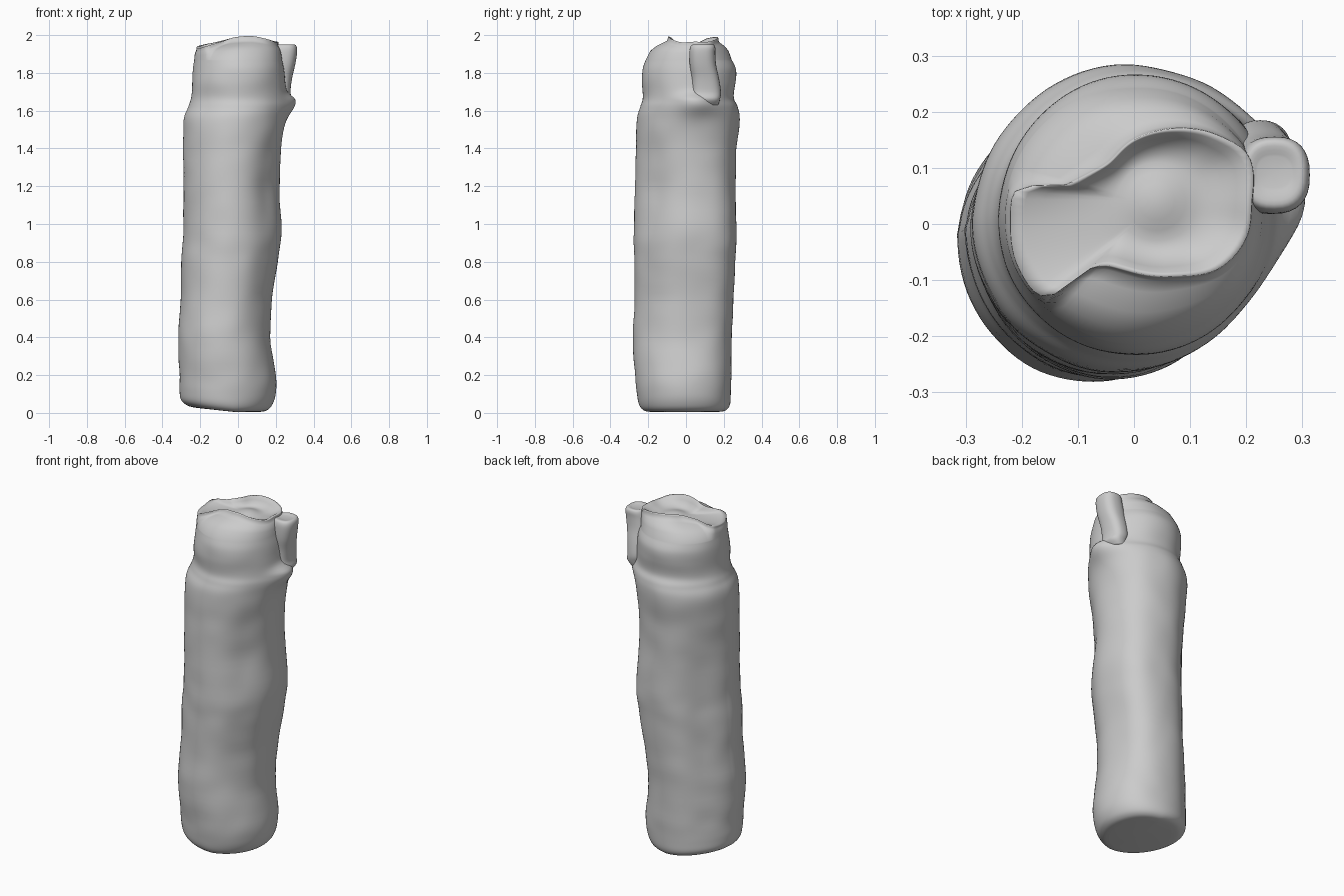
import bpy, bmesh, math
from mathutils import Vector, noise

if "Cube" in bpy.data.objects:
    bpy.data.objects.remove(bpy.data.objects["Cube"])

N = 96  # points around the bottle


def spline(rows, steps):
    """Catmull-Rom interpolation through rows of numbers."""
    out = []
    for i in range(len(rows) - 1):
        p = [rows[min(max(i + k, 0), len(rows) - 1)] for k in (-1, 0, 1, 2)]
        for s in range(steps):
            t = s / steps
            out.append([0.5 * (2 * b + (c - a) * t + (2 * a - 5 * b + 4 * c - d) * t * t
                               + (3 * b - a - 3 * c + d) * t ** 3) for a, b, c, d in zip(*p)])
    return out + [list(rows[-1])]


def bell(v, mid, width):
    return math.exp(-((v - mid) / width) ** 2)


def ring(row, n, power=1.0):
    """Rounded section from z, left, right, front, back."""
    z, xl, xr, yf, yb = row
    pts = []
    for i in range(n):
        a = 2 * math.pi * i / n
        c, s = math.cos(a), math.sin(a)
        pts.append(Vector(((xl + xr) / 2 + (xr - xl) / 2 * math.copysign(abs(c) ** power, c),
                           (yf + yb) / 2 + (yb - yf) / 2 * math.copysign(abs(s) ** power, s), z)))
    return pts


def loft(name, rings):
    """Skin a stack of rings and close both ends."""
    bm = bmesh.new()
    vs = [[bm.verts.new(p) for p in r] for r in rings]
    n = len(rings[0])
    for a, b in zip(vs, vs[1:]):
        for i in range(n):
            bm.faces.new((a[i], a[(i + 1) % n], b[(i + 1) % n], b[i]))
    for r, pts in ((vs[0], rings[0]), (vs[-1], rings[-1])):
        mid = bm.verts.new(sum(pts, Vector()) / n)
        for i in range(n):
            bm.faces.new((r[i], r[(i + 1) % n], mid))
    bmesh.ops.recalc_face_normals(bm, faces=bm.faces)
    me = bpy.data.meshes.new(name)
    bm.to_mesh(me)
    bm.free()
    me.shade_smooth()
    ob = bpy.data.objects.new(name, me)
    bpy.context.collection.objects.link(ob)
    return ob


# Bottle side profile: z, left, right, front, back
profile = [
    (0.005, -0.22, 0.11, -0.19, 0.17), (0.012, -0.265, 0.15, -0.225, 0.21),
    (0.04, -0.30, 0.18, -0.248, 0.232), (0.10, -0.31, 0.20, -0.26, 0.237),
    (0.20, -0.31, 0.20, -0.27, 0.24), (0.40, -0.316, 0.17, -0.283, 0.242),
    (0.60, -0.303, 0.18, -0.272, 0.25), (0.80, -0.30, 0.21, -0.275, 0.26),
    (0.95, -0.29, 0.228, -0.275, 0.265), (1.20, -0.288, 0.22, -0.27, 0.262),
    (1.40, -0.29, 0.23, -0.265, 0.268), (1.55, -0.288, 0.25, -0.26, 0.284),
    (1.62, -0.262, 0.26, -0.24, 0.272), (1.67, -0.248, 0.255, -0.226, 0.252),
    (1.75, -0.243, 0.25, -0.234, 0.264), (1.82, -0.238, 0.245, -0.228, 0.265),
    (1.87, -0.232, 0.235, -0.212, 0.243)]

rings = []
for row in spline(profile, 6):
    pts = ring(row, N)
    z = row[0]
    mid = Vector(((row[1] + row[2]) / 2, (row[3] + row[4]) / 2, z))
    for i, p in enumerate(pts):
        a = (i * 360 / N + 180) % 360 - 180
        d = (p - mid).normalized()
        # flattened front-right and back-left sides, fuller back-right corner
        p -= d * bell(a, -38, 26) * (0.012 * bell(z, 0.85, 0.6) + 0.018 * bell(z, 1.2, 0.2))
        p -= d * 0.034 * bell(a, 137, 28) * bell(z, 0.8, 0.6)
        p += d * 0.036 * bell(a, 46, 26) * bell(z, 0.8, 0.65)
        # pulled-out ledge under the strap, hand-worn ripples
        p += d * 0.05 * bell(a, 9, 22) * bell(z, 1.655, 0.035 if z > 1.655 else 0.08)
        p += d * 0.004 * noise.noise(Vector((p.x * 7, p.y * 7, z * 9))) * min(1, z * 5)
        p.z += 0.11 * max(0, -p.x - 0.02) * max(0, 1 - z / 0.3)
    rings.append(pts)

# Raised rim on the lid: x, y, z
rim = [(0.21, 0.04, 1.965), (0.205, 0.12, 1.965), (0.15, 0.158, 1.978), (0.07, 0.17, 1.988),
       (0.0, 0.15, 1.99), (-0.05, 0.105, 1.98), (-0.12, 0.07, 1.962), (-0.205, 0.065, 1.945),
       (-0.22, 0.0, 1.93), (-0.205, -0.08, 1.93), (-0.155, -0.13, 1.945), (-0.075, -0.078, 1.97),
       (-0.02, -0.08, 1.988), (0.07, -0.093, 1.995), (0.15, -0.08, 1.98), (0.20, -0.025, 1.962)]
hub = Vector((0.04, 0.04, 0))
polar = sorted((math.atan2(y - 0.04, x - 0.04) % (2 * math.pi), math.hypot(x - 0.04, y - 0.04), z)
               for x, y, z in rim)
full = [(a + k * 2 * math.pi, r, z) for k in (-1, 0, 1) for a, r, z in polar]
dense = spline(full, 8)


def rim_point(a):
    for p, q in zip(dense, dense[1:]):
        if p[0] <= a < q[0]:
            t = (a - p[0]) / (q[0] - p[0])
            r = p[1] + (q[1] - p[1]) * t
            return hub + Vector((r * math.cos(a), r * math.sin(a), p[2] + (q[2] - p[2]) * t))


edge = rings[-1]
lip = [rim_point(math.atan2(p.y - 0.04, p.x - 0.04)) for p in edge]
# Sloping lid shoulder up to the lip
for t, h in ((0.2, 0.38), (0.45, 0.58), (0.75, 0.72), (0.93, 0.80), (0.98, 0.93), (1.0, 1.0)):
    rings.append([Vector((e.x + (l.x - e.x) * t, e.y + (l.y - e.y) * t, e.z + (l.z - e.z) * h))
                  for e, l in zip(edge, lip)])
# Shallow dished recess, rounding in to a low dome
for s, w in ((0.95, 0.92), (0.88, 0.6), (0.78, 0.3), (0.66, 0.1), (0.54, 0), (0.4, 0), (0.25, 0), (0.1, 0)):
    r = []
    for l in lip:
        v = Vector((l.x - 0.04, l.y - 0.04, 0))
        k = min(1, (1 - s) * 2)
        size = s * (v.length * (1 - k) + 0.13 * k)
        p = hub + v.normalized() * size
        p.z = l.z * w + (1 - w) * (1.93 + 0.022 * bell(size, 0, 0.06))
        r.append(p)
    rings.append(r)
loft("bottle_body_and_lid", rings)

# Carry strap folded down the right side of the lid
strap = [(1.63, 0.18, 0.262, 0.03, 0.17), (1.66, 0.18, 0.285, 0.02, 0.18), (1.70, 0.17, 0.278, 0.03, 0.185),
         (1.77, 0.17, 0.286, 0.03, 0.175), (1.84, 0.17, 0.302, 0.02, 0.16), (1.90, 0.18, 0.312, 0.018, 0.155),
         (1.935, 0.19, 0.312, 0.022, 0.155), (1.95, 0.20, 0.30, 0.035, 0.145), (1.945, 0.22, 0.28, 0.065, 0.12)]
loft("carry_strap", [ring(r, 32, 0.8) for r in spline(strap, 4)])
